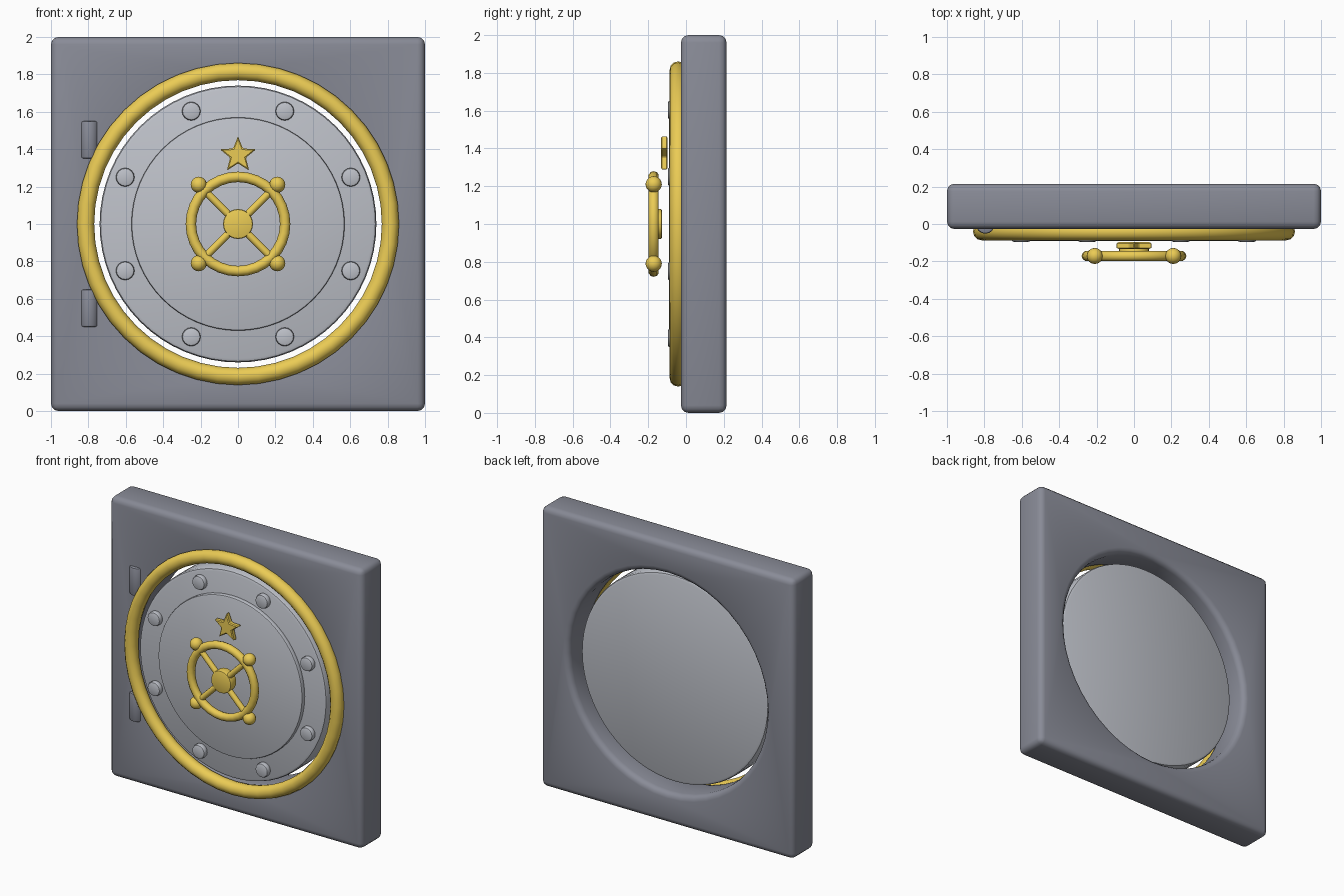
import bpy, bmesh, math
from mathutils import Vector

if "Cube" in bpy.data.objects:
    bpy.data.objects.remove(bpy.data.objects["Cube"])

CZ = 1.0        # height of the door centre
WHEEL_Y = -0.171


def material(name, rgb):
    m = bpy.data.materials.new(name)
    m.diffuse_color = (*rgb, 1)
    m.use_nodes = True
    m.node_tree.nodes["Principled BSDF"].inputs["Base Color"].default_value = m.diffuse_color
    return m


GOLD = material("gold", (0.83, 0.60, 0.09))
DARK = material("dark_steel", (0.25, 0.26, 0.31))
STEEL = material("light_steel", (0.52, 0.54, 0.59))


def finish(name, mat, bevel=0, segments=2, angle=40):
    """Name the active object, bevel it, shade it and colour it."""
    o = bpy.context.object
    o.name = o.data.name = name
    bpy.ops.object.transform_apply(location=False, rotation=True, scale=True)
    if bevel:
        b = o.modifiers.new("bevel", 'BEVEL')
        b.width, b.segments = bevel, segments
        b.limit_method, b.angle_limit = 'ANGLE', math.radians(35)
        bpy.ops.object.modifier_apply(modifier=b.name)
    bpy.ops.object.shade_smooth_by_angle(angle=math.radians(angle))
    o.data.materials.clear()
    o.data.materials.append(mat)
    return o


def disc(r, y0, y1, x=0, z=CZ, verts=48):
    """Cylinder lying along y."""
    bpy.ops.mesh.primitive_cylinder_add(vertices=verts, radius=r, depth=y1 - y0,
                                        location=(x, (y0 + y1) / 2, z),
                                        rotation=(math.pi / 2, 0, 0))
    return bpy.context.object


def ring(name, major, minor, y, seg, minor_seg):
    bpy.ops.mesh.primitive_torus_add(major_radius=major, minor_radius=minor,
                                     major_segments=seg, minor_segments=minor_seg,
                                     location=(0, y, CZ), rotation=(math.pi / 2, 0, 0))
    return finish(name, GOLD, angle=60)


# wall frame with a round opening
cutter = disc(0.78, -0.5, 0.7)
bpy.ops.mesh.primitive_cube_add(size=1, location=(0, 0.094, CZ))
frame = bpy.context.object
frame.scale = (2, 0.242, 2)
bpy.ops.object.transform_apply(location=False, rotation=False, scale=True)
cut = frame.modifiers.new("hole", 'BOOLEAN')
cut.operation, cut.object, cut.solver = 'DIFFERENCE', cutter, 'EXACT'
bpy.ops.object.modifier_apply(modifier=cut.name)
bpy.data.objects.remove(cutter)
finish("wall_frame", DARK, 0.04, 3)

# gold trim around the opening
ring("trim_ring", 0.815, 0.046, -0.041, 48, 12)

# door slab and raised centre panel
disc(0.74, -0.06, 0.13, verts=64)
finish("door_slab", STEEL, 0.02, 2)
disc(0.57, -0.09, -0.05, verts=64)
finish("door_panel", STEEL, 0.01, 2)

# rivets around the door rim
for i in range(8):
    a = math.radians(22.5 + 45 * i)
    disc(0.05, -0.096, -0.05, 0.653 * math.cos(a), CZ + 0.653 * math.sin(a), 16)
    finish(f"rivet_{i + 1}", STEEL, 0.012, 2)

# hinge barrels
for label, z in (("lower", 0.55), ("upper", 1.45)):
    bpy.ops.mesh.primitive_cylinder_add(vertices=16, radius=0.05, depth=0.2,
                                        location=(-0.795, -0.002, z))
    finish(f"{label}_hinge", DARK, 0.01, 2)

# hand wheel: rim, hub, crossed spokes and knobs
ring("wheel_rim", 0.252, 0.028, WHEEL_Y, 32, 10)
disc(0.08, -0.195, -0.127, verts=24)
finish("wheel_hub", GOLD, 0.01, 2)
for i in range(2):
    bpy.ops.mesh.primitive_cylinder_add(vertices=12, radius=0.02, depth=0.5,
                                        location=(0, WHEEL_Y, CZ),
                                        rotation=(0, math.radians(45 + 90 * i), 0))
    finish(f"wheel_spoke_{i + 1}", GOLD)
for i in range(4):
    a = math.radians(45 + 90 * i)
    bpy.ops.mesh.primitive_uv_sphere_add(segments=16, ring_count=10, radius=0.043,
                                         location=(0.297 * math.cos(a), WHEEL_Y,
                                                   CZ + 0.297 * math.sin(a)))
    finish(f"wheel_knob_{i + 1}", GOLD, angle=60)

# star ornament above the wheel
bm = bmesh.new()
pts = []
for i in range(10):
    a = math.pi / 2 + i * math.pi / 5
    r = 0.044 if i % 2 else 0.102
    pts.append(bm.verts.new((r * math.cos(a), 0, r * math.sin(a))))
face = bm.faces.new(pts)
out = bmesh.ops.extrude_face_region(bm, geom=[face])
bmesh.ops.translate(bm, vec=Vector((0, -0.036, 0)),
                    verts=[g for g in out["geom"] if isinstance(g, bmesh.types.BMVert)])
bmesh.ops.recalc_face_normals(bm, faces=bm.faces)
mesh = bpy.data.meshes.new("star")
bm.to_mesh(mesh)
bm.free()
star = bpy.data.objects.new("star", mesh)
star.location = (0, -0.097, 1.368)
bpy.context.collection.objects.link(star)
bpy.ops.object.select_all(action='DESELECT')
star.select_set(True)
bpy.context.view_layer.objects.active = star
finish("star_ornament", GOLD, 0.006, 1, 30)
